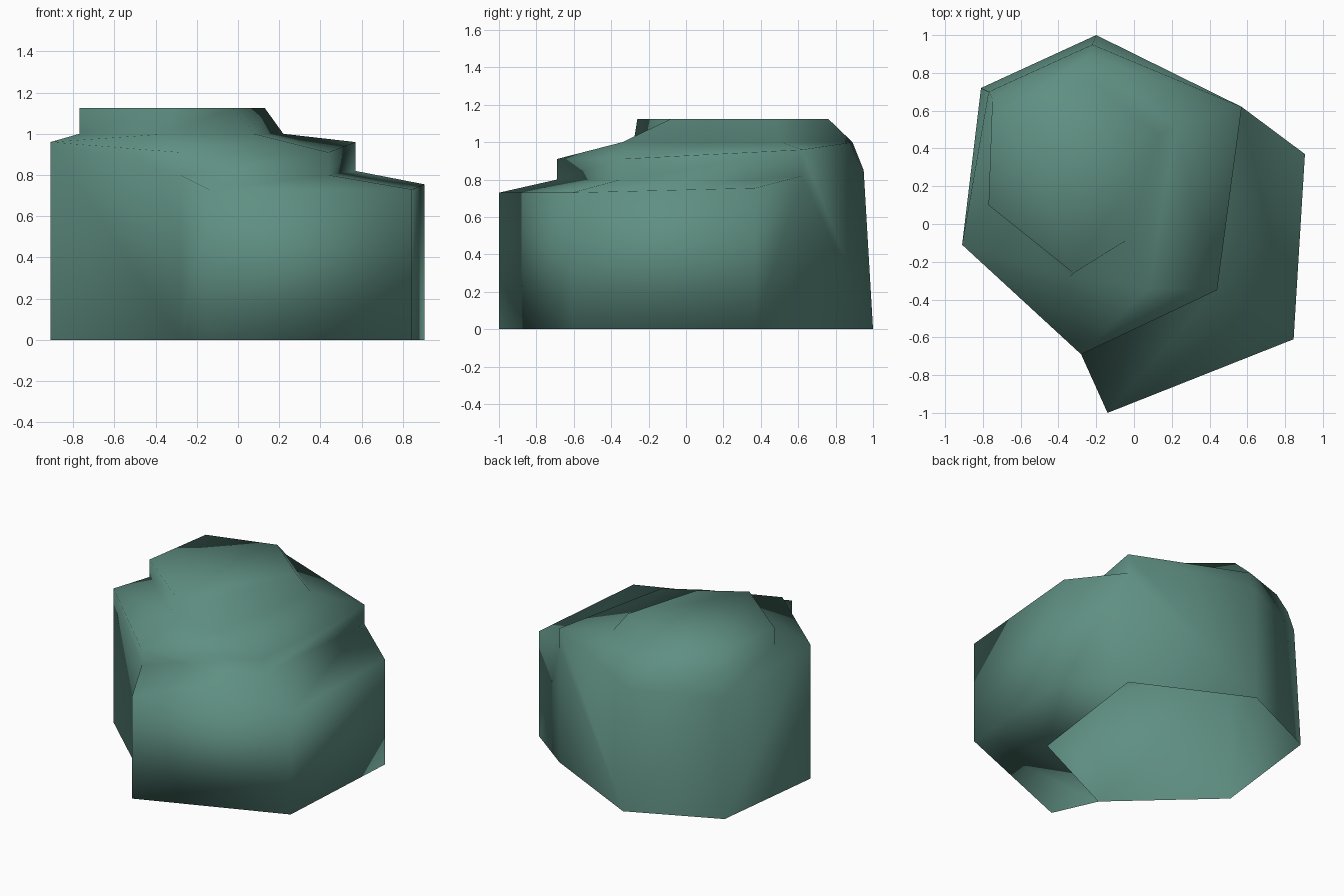
import bpy, bmesh

cube = bpy.data.objects.get("Cube")
if cube:
    bpy.data.objects.remove(cube, do_unlink=True)

# One colour for the whole stone
stone = bpy.data.materials.new("grey green stone")
stone.use_nodes = True
colour = (0.115, 0.275, 0.225, 1.0)
stone.diffuse_color = colour
stone.node_tree.nodes["Principled BSDF"].inputs["Base Color"].default_value = colour

bm = bmesh.new()


def ring(points, heights):
    return [bm.verts.new((x, y, z)) for (x, y), z in zip(points, heights)]


def wall(lower, upper, closed=False):
    """Join two matching rows of corners with quads."""
    count = len(lower)
    for i in range(count if closed else count - 1):
        j = (i + 1) % count
        bm.faces.new((lower[i], lower[j], upper[j], upper[i]))


# Tall block, open below: corners run from the back, round the right, front and left
outline = [(-.20, 1), (-.81, .72), (-.91, -.11), (-.28, -.69), (.44, -.35), (.57, .62)]
rim_outline = [(-.22, .95), (-.77, .70)] + outline[2:]
shoulder_outline = [(-.24, .89), (-.75, .66), (-.77, .10), (-.34, -.28), (.08, -.34), (.22, .51)]
cap_outline = [(-.22, .76), (-.69, .62), (-.77, .10), (-.32, -.26), (-.03, -.08), (.13, .47)]

base = ring(outline, [0] * 6)
rim = ring(rim_outline, [.85, .85, .96, .91, .91, .96])
shoulder = ring(shoulder_outline, [1.0] * 6)
cap = ring(cap_outline, [1.125] * 6)

# Low step: outer corners, and the line where it meets the tall block
step_outline = [(-.14, -1), (.845, -.61), (.905, .37)]
step_base = ring(step_outline, [0] * 3)
step_rim = ring(step_outline, [.73, .73, .755])
seam = ring(outline[3:], [.80, .80, .82])

# Tall block sides, sloping shoulder and top slab
wall(base[:3], rim[:3])
bm.faces.new((base[2], base[3], seam[0], rim[3], rim[2]))
bm.faces.new((base[5], base[0], rim[0], rim[5], seam[2]))
wall(seam, rim[3:])
wall(rim, shoulder, True)
wall(shoulder, cap, True)
bm.faces.new(cap)

# Step sides, sloping ledge and underside
wall([base[3]] + step_base + [base[5]], [seam[0]] + step_rim + [seam[2]])
wall(step_rim, seam)
wall(base[3:], step_base)

bmesh.ops.recalc_face_normals(bm, faces=bm.faces[:])
for face in bm.faces:
    face.smooth = True

mesh = bpy.data.meshes.new("stepped_rock")
bm.to_mesh(mesh)
bm.free()
mesh.materials.append(stone)
rock = bpy.data.objects.new("stepped_rock", mesh)
bpy.context.collection.objects.link(rock)
